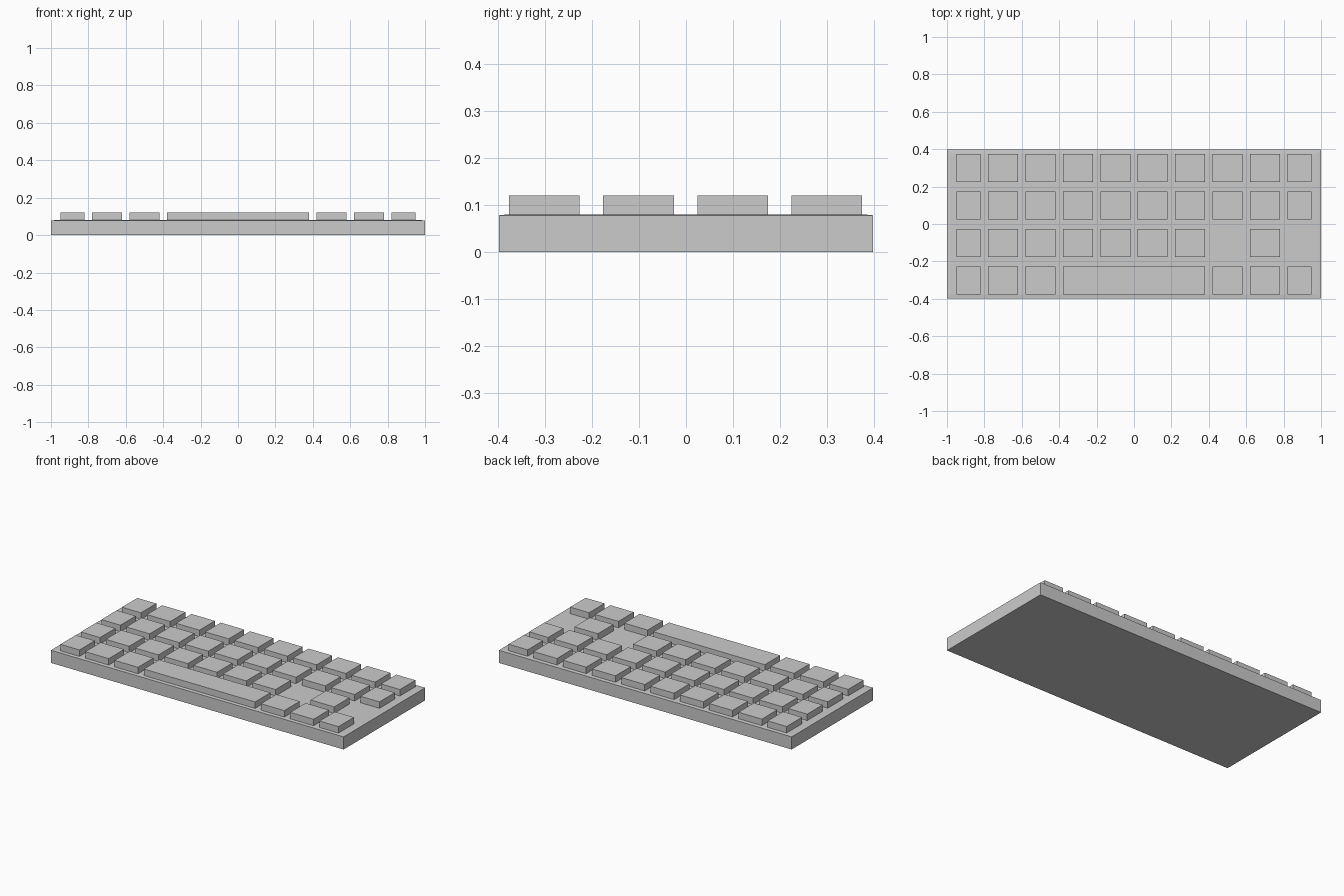
import bpy, bmesh

if "Cube" in bpy.data.objects:
    bpy.data.objects.remove(bpy.data.objects["Cube"])

HX, HY = 1.0, 0.397        # half size of the case
RIM, DECK, TOP = 0.078, 0.08, 0.12


def new_object(name, bm):
    bmesh.ops.recalc_face_normals(bm, faces=bm.faces[:])
    mesh = bpy.data.meshes.new(name)
    bm.to_mesh(mesh)
    bm.free()
    obj = bpy.data.objects.new(name, mesh)
    bpy.context.collection.objects.link(obj)
    return obj


def box(name, x0, x1, y0, y1, z0, z1):
    bm = bmesh.new()
    bmesh.ops.create_cube(bm, size=1)
    for v in bm.verts:
        v.co.x = x1 if v.co.x > 0 else x0
        v.co.y = y1 if v.co.y > 0 else y0
        v.co.z = z1 if v.co.z > 0 else z0
    return new_object(name, bm)


# Case: flat slab whose deck rises very slightly from the rim
bm = bmesh.new()
rings = []
for inset, z in ((0, 0), (0, RIM), (0.02, DECK)):
    x, y = HX - inset, HY - inset
    rings.append([bm.verts.new((sx * x, sy * y, z))
                  for sx, sy in ((-1, -1), (1, -1), (1, 1), (-1, 1))])
for a, b in zip(rings, rings[1:]):
    for i in range(4):
        j = (i + 1) % 4
        bm.faces.new((a[i], a[j], b[j], b[i]))
bm.faces.new(rings[0][::-1])
bm.faces.new(rings[-1])
new_object("case", bm)


# Key columns sit on a 0.2 grid; the outermost ones are trimmed at the border
def span(first, last):
    x0 = max(-1 + 0.2 * first + 0.02, -0.95)
    x1 = min(-0.8 + 0.2 * last - 0.02, 0.95)
    return x0, x1


# Rows from back to front, each a list of (first column, last column)
singles = [(c, c) for c in range(10)]
rows = [
    singles,
    singles,
    singles[:7] + [(8, 8)],
    singles[:3] + [(3, 6)] + singles[7:],
]
for r, keys in enumerate(rows):
    yc = 0.299 - 0.2 * r
    for first, last in keys:
        x0, x1 = span(first, last)
        name = "space_bar" if last > first else f"key_row{r + 1}_{first + 1}"
        box(name, x0, x1, yc - 0.075, yc + 0.075, DECK - 0.001, TOP)
